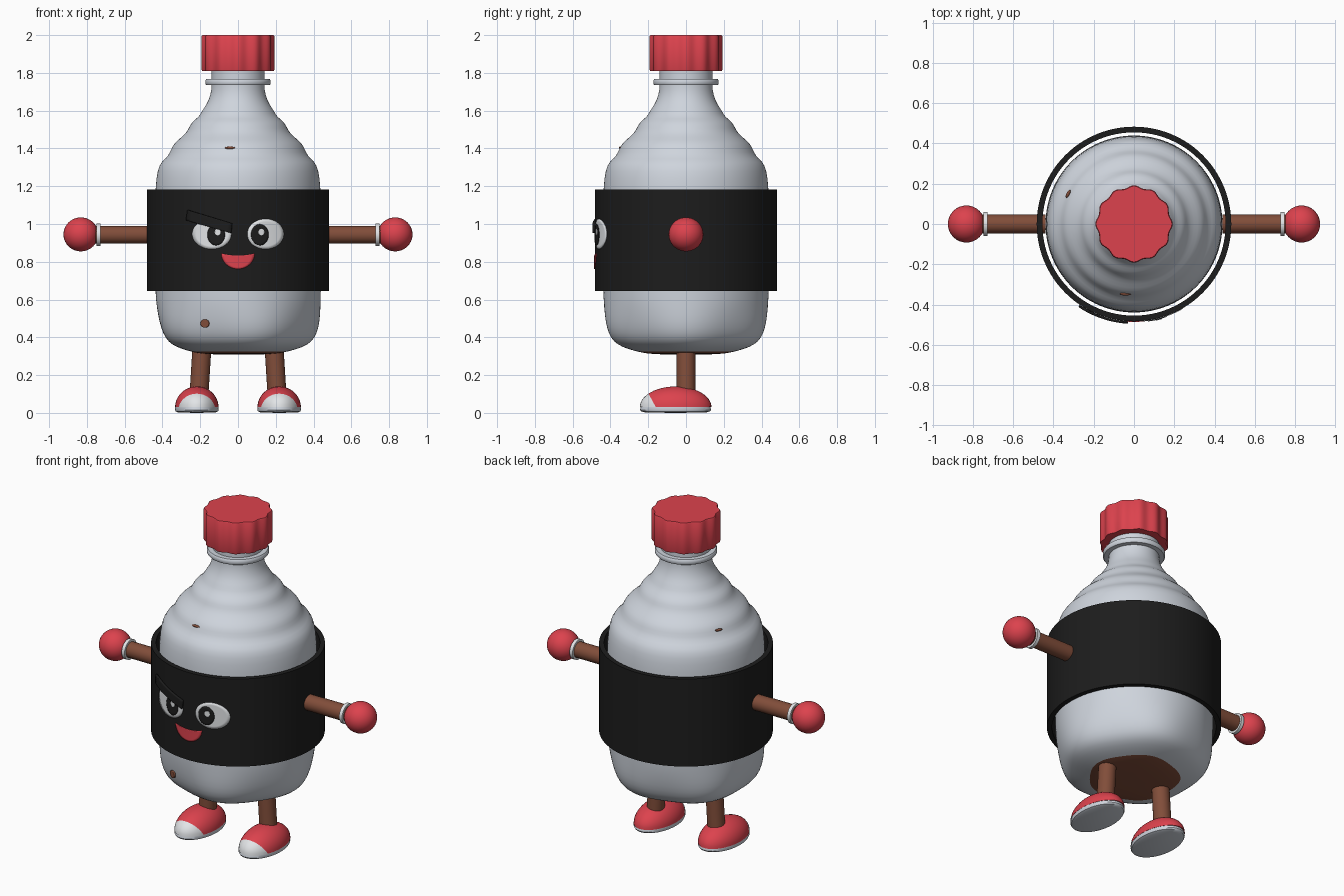
import bpy, bmesh, math
from mathutils import Matrix, Vector

if "Cube" in bpy.data.objects:
    bpy.data.objects.remove(bpy.data.objects["Cube"], do_unlink=True)


def material(name, r, g, b):
    m = bpy.data.materials.new(name)
    m.use_nodes = True
    m.diffuse_color = (r, g, b, 1)
    bsdf = m.node_tree.nodes["Principled BSDF"]
    bsdf.inputs["Base Color"].default_value = (r, g, b, 1)
    bsdf.inputs["Roughness"].default_value = 0.6
    return m


RED = material("red", 0.72, 0.055, 0.075)
GREY = material("pale grey", 0.62, 0.66, 0.72)
WHITE = material("white", 0.80, 0.82, 0.84)
BLACK = material("soft black", 0.012, 0.012, 0.012)
BROWN = material("brown", 0.22, 0.075, 0.042)


def finish(name, bm, *mats, angle=40, recalc=True):
    if recalc:
        bmesh.ops.recalc_face_normals(bm, faces=bm.faces)
    mesh = bpy.data.meshes.new(name)
    bm.to_mesh(mesh)
    bm.free()
    for m in mats:
        mesh.materials.append(m)
    mesh.shade_smooth()
    mesh.set_sharp_from_angle(angle=math.radians(angle))
    ob = bpy.data.objects.new(name, mesh)
    bpy.context.collection.objects.link(ob)
    return ob


def lathe(profile, segs=64, scale=lambda a, z: 1.0, closed=False):
    """Spin (radius, z) points about z; scale varies the radius by angle."""
    bm = bmesh.new()
    rings = []
    for r, z in profile:
        if r == 0:
            rings.append([bm.verts.new((0, 0, z))] * segs)
            continue
        ring = []
        for i in range(segs):
            a = math.tau * i / segs
            k = r * scale(a, z)
            ring.append(bm.verts.new((k * math.cos(a), k * math.sin(a), z)))
        rings.append(ring)
    pairs = list(zip(rings, rings[1:]))
    if closed:
        pairs.append((rings[-1], rings[0]))
    for lo, hi in pairs:
        for i in range(segs):
            j = (i + 1) % segs
            quad = list(dict.fromkeys((lo[i], lo[j], hi[j], hi[i])))
            bm.faces.new(quad)
    return bm


def rod(name, a, b, radius, mat, segs=24):
    a, b = Vector(a), Vector(b)
    bm = bmesh.new()
    turn = (b - a).to_track_quat("Z", "Y").to_matrix().to_4x4()
    bmesh.ops.create_cone(bm, cap_ends=True, segments=segs, radius1=radius,
                          radius2=radius, depth=(b - a).length,
                          matrix=Matrix.Translation((a + b) / 2) @ turn)
    return finish(name, bm, mat)


def ball(name, centre, size, mat, spin=0):
    bm = bmesh.new()
    m = (Matrix.Translation(centre) @ Matrix.Rotation(spin, 4, "Z")
         @ Matrix.Diagonal((*size, 1)))
    bmesh.ops.create_uvsphere(bm, u_segments=32, v_segments=20, radius=1, matrix=m)
    return finish(name, bm, mat, angle=80)


def plate(name, outline, radius, mat, thick=0.004):
    """Wrap a flat (x, z) outline onto the front of a cylinder."""
    bm = bmesh.new()
    n = len(outline)
    cx, cz = (sum(p[k] for p in outline) / n for k in (0, 1))

    def vert(x, z):
        return bm.verts.new((x, -math.sqrt(radius ** 2 - x * x), z))

    steps = 5
    rings = [[vert(cx, cz)] * n]
    for s in range(1, steps + 1):
        t = s / steps
        rings.append([vert(cx + (x - cx) * t, cz + (z - cz) * t) for x, z in outline])
    for lo, hi in zip(rings, rings[1:]):
        for i in range(n):
            j = (i + 1) % n
            bm.faces.new(list(dict.fromkeys((lo[i], lo[j], hi[j], hi[i]))))
    bm.normal_update()
    bmesh.ops.reverse_faces(bm, faces=[f for f in bm.faces if f.normal.y > 0])
    ob = finish(name, bm, mat, recalc=False)
    mod = ob.modifiers.new("thickness", "SOLIDIFY")
    mod.thickness = thick
    mod.offset = 1
    return ob


def oval(cx, cz, rx, rz, n=40):
    return [(cx + rx * math.cos(math.tau * i / n), cz + rz * math.sin(math.tau * i / n))
            for i in range(n)]


# Bottle with ribbed shoulder, five-lobed foot and brown underside
def lobes(a, z):
    return 1 + 0.028 * math.cos(5 * a) * min(1, max(0, (0.62 - z) / 0.2))


bottle = lathe([(0, .308), (.12, .309), (.21, .314), (.25, .324), (.30, .336), (.36, .36),
                (.395, .395), (.418, .45), (.43, .52), (.437, .60), (.44, .70),
                (.44, 1.1), (.437, 1.2), (.427, 1.285), (.407, 1.33), (.368, 1.36),
                (.353, 1.40), (.336, 1.43), (.298, 1.46), (.268, 1.49), (.256, 1.52),
                (.238, 1.545), (.204, 1.57), (.19, 1.60), (.165, 1.635), (.15, 1.67),
                (.14, 1.71), (.14, 1.76), (.14, 1.83)], scale=lobes)
for f in bottle.faces:
    f.material_index = int(f.calc_center_median().z < 0.321)
body = finish("bottle_body", bottle, GREY, BROWN, angle=80)
body.modifiers.new("smooth", "SUBSURF").levels = 1
body.modifiers["smooth"].render_levels = 1

# Neck collar and fluted cap
finish("neck_collar", lathe([(.13, 1.735), (.168, 1.735), (.173, 1.742), (.173, 1.76),
                             (.168, 1.767), (.13, 1.767)], closed=True), GREY)
finish("cap", lathe([(0, 1.81), (.19, 1.81), (.192, 1.815), (.192, 1.994), (.188, 2), (0, 2)],
                    segs=120, scale=lambda a, z: 0.97 + 0.03 * math.cos(12 * a)), RED)

# Label sleeve standing off the bottle
finish("label_sleeve", lathe([(.455, .645), (.483, .645), (.483, 1.182), (.455, 1.182)],
                             segs=96, closed=True), BLACK)

# Face
for side, cx, rx, px in (("right", -.138, .103, -.115), ("left", .145, .096, .115)):
    plate(side + "_eye_white", oval(cx, .947, rx, .08), .482, WHITE)
    plate(side + "_pupil", oval(px, .943, .046, .056), .485, BLACK)
    plate(side + "_eye_glint", oval(px + .008, .957, .016, .018), .488, WHITE)
corners = [(-.27, 1.02), (-.035, .952), (-.03, 1.003), (-.262, 1.074)]
brow = [(a[0] + (b[0] - a[0]) * t / 6, a[1] + (b[1] - a[1]) * t / 6)
        for a, b in zip(corners, corners[1:] + corners[:1]) for t in range(6)]
plate("eyebrow", brow, .484, BLACK, thick=.012)
lower = [(.088 * math.cos(math.pi * i / 20), .845 - .083 * math.sin(math.pi * i / 20))
         for i in range(21)]
upper = [(x, .845 - .012 * (1 - (x / .088) ** 2)) for x in
         (-.088 + .176 * i / 12 for i in range(1, 12))]
plate("mouth", lower + upper, .482, RED)

# Brown spots on the bottle
plate("lower_spot", oval(-.173, .473, .022, .022, 16), .416, BROWN, thick=.009)
ball("front_shoulder_spot", (-.042, -.347, 1.403), (.027, .008, .007), BROWN)
ball("back_shoulder_spot", (-.327, .15, 1.403), (.022, .008, .007), BROWN, spin=1.1)


def shoe(side, cx):
    """Half-ellipsoid upper with a white toe, on a thin oval sole."""
    cy, base = -.055, .03
    bm = bmesh.new()
    bmesh.ops.create_uvsphere(bm, u_segments=40, v_segments=24, radius=1,
                              matrix=Matrix.Translation((cx, cy, base))
                              @ Matrix.Diagonal((.115, .19, .11, 1)))

    def cut(co, no, drop=False):
        bmesh.ops.bisect_plane(bm, geom=bm.verts[:] + bm.edges[:] + bm.faces[:],
                               plane_co=co, plane_no=no, clear_inner=drop)

    cut((0, 0, base), (0, 0, 1), True)
    bmesh.ops.holes_fill(bm, edges=[e for e in bm.edges if e.is_boundary])
    toe = Vector((cx, -.162, base + .005))
    toe_dir = Vector((0, -.055, -.03))
    cut(toe, toe_dir)
    for f in bm.faces:
        f.material_index = int((f.calc_center_median() - toe).dot(toe_dir) > 0)
    finish(side + "_shoe", bm, RED, WHITE, angle=60)

    sole = lathe([(0, 0), (.85, .002), (.97, .008), (1, .016), (.98, .032), (0, .032)], segs=48)
    bmesh.ops.transform(sole, verts=sole.verts, matrix=Matrix.Translation((cx, cy, 0))
                        @ Matrix.Diagonal((.116, .188, 1, 1)))
    finish(side + "_sole", sole, GREY)


# Limbs, mirrored left and right
for side, s in (("left", 1), ("right", -1)):
    rod(side + "_arm", (s * .44, 0, .943), (s * .76, 0, .943), .047, BROWN)
    rod(side + "_cuff", (s * .728, 0, .943), (s * .748, 0, .943), .06, WHITE, 32)
    ball(side + "_hand", (s * .832, 0, .945), (.092, .092, .09), RED)
    rod(side + "_leg", (s * .19, 0, .36), (s * .207, 0, .09), .05, BROWN)
    shoe(side, s * .218)
